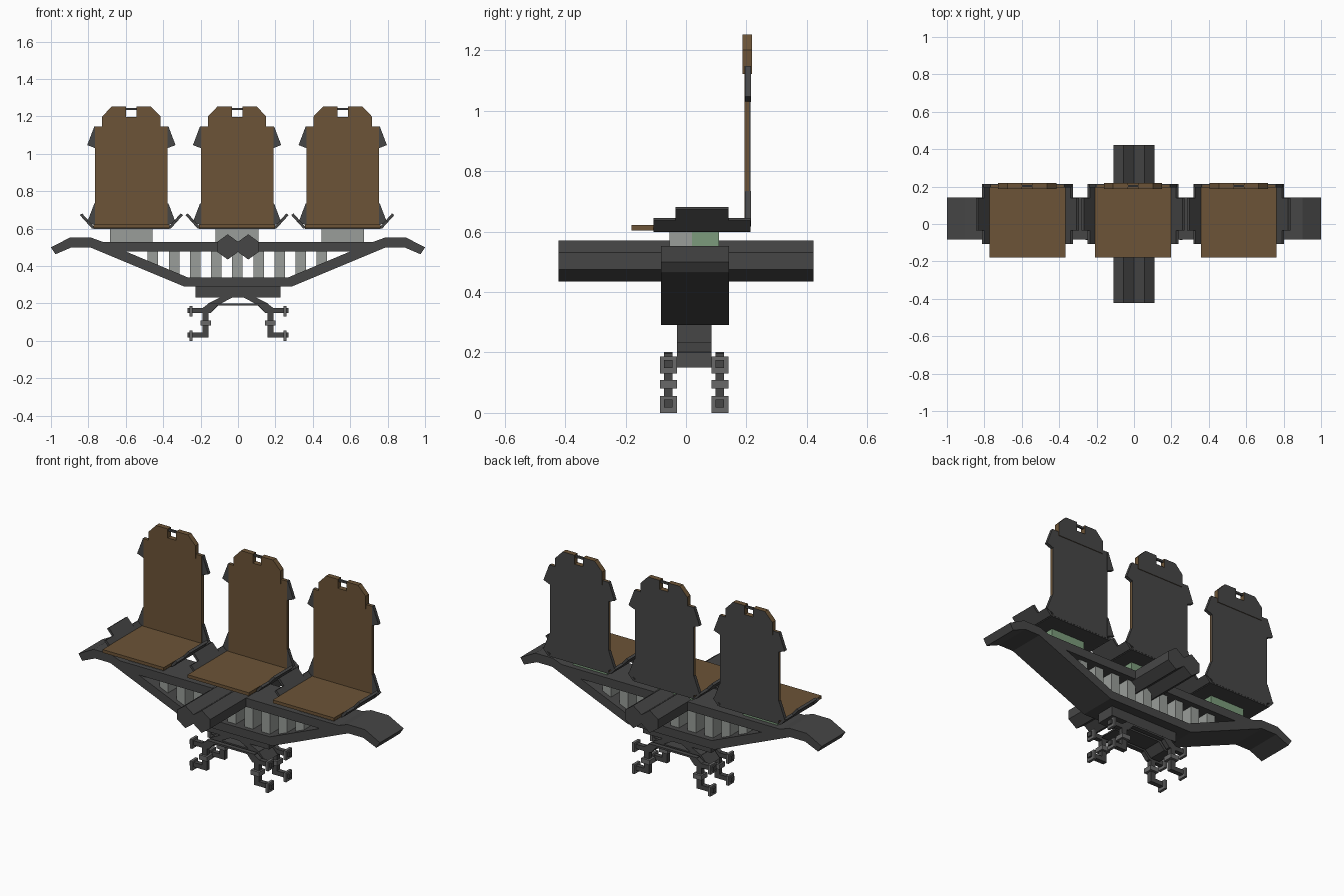
import bpy, bmesh

if "Cube" in bpy.data.objects:
    bpy.data.objects.remove(bpy.data.objects["Cube"])


def material(name, rgb):
    m = bpy.data.materials.new(name)
    m.diffuse_color = (*rgb, 1)
    m.use_nodes = True
    m.node_tree.nodes["Principled BSDF"].inputs["Base Color"].default_value = m.diffuse_color
    return m


DARK = material("dark metal", (0.062, 0.062, 0.062))
BROWN = material("brown leather", (0.15, 0.088, 0.038))
GREY = material("pale grey", (0.32, 0.34, 0.32))
GREEN = material("pale green", (0.2, 0.33, 0.2))
STEEL = material("clamp grey", (0.14, 0.14, 0.14))


def prism(name, pts, y0, y1, mat, mirror=False, at=(0, 0, 0), back=None):
    """Extrude an x-z outline from y0 to y1; mirrored halves stay open at x = 0."""
    bm = bmesh.new()
    a = [bm.verts.new((x, y0, z)) for x, z in pts]
    b = [bm.verts.new((x, y1, z)) for x, z in pts]
    bm.faces.new(a)
    rear = bm.faces.new(b[::-1])
    n = len(pts)
    for i in range(n):
        j = (i + 1) % n
        if mirror and pts[i][0] == 0 and pts[j][0] == 0:
            continue
        bm.faces.new((a[j], a[i], b[i], b[j]))
    if back:
        rear.material_index = 1
    bmesh.ops.recalc_face_normals(bm, faces=bm.faces[:])
    me = bpy.data.meshes.new(name)
    bm.to_mesh(me)
    bm.free()
    me.materials.append(mat)
    if back:
        me.materials.append(back)
    ob = bpy.data.objects.new(name, me)
    ob.location = at
    bpy.context.collection.objects.link(ob)
    if mirror:
        ob.modifiers.new("mirror", "MIRROR")
    return ob


def box(name, x0, x1, y0, y1, z0, z1, mat, mirror=False, at=(0, 0, 0)):
    return prism(name, [(x0, z0), (x1, z0), (x1, z1), (x0, z1)], y0, y1, mat, mirror, at)


# Main beam: winged truss with an open trapezoid in the middle
prism("truss_beam", [(0, .53), (.725, .53), (.785, .552), (.9, .552), (1, .5),
                     (.976, .463), (.89, .5), (.79, .5), (.286, .29), (0, .29),
                     (0, .34), (.27, .34), (.6, .478), (0, .478)],
      -.083, .142, DARK, True)

# Slats inside the truss opening
for i in range(-4, 5):
    x = i * .113 - .003
    low = .335 if abs(i) < 3 else .34 + (abs(x) - .3) * .418
    box("slat", x - .028, x + .028, -.055, .11, low, .485, GREY)

# Long double-ridged cross bar running front to back
prism("cross_bar", [(0, .53), (.055, .57), (.11, .53), (.11, .475), (.055, .435), (0, .475)],
      -.422, .422, DARK, True)

# Under-frame block with splayed bracket legs
box("under_block", -.227, .227, -.03, .085, .232, .295, DARK)
prism("bracket_leg", [(.025, .235), (.09, .235), (.16, .2), (.205, .15), (.145, .15), (.1, .195)],
      -.03, .085, DARK, True)
box("bracket_plate", -.16, .16, -.03, .085, .19, .201, DARK)

# Four C-shaped clamps with pads and nuts
for y in (-.058, .112):
    box("clamp_rail", -.16, .16, y - .014, y + .014, .19, .201, DARK)
    prism("clamp_arm", [(.1, .201), (.155, .201), (.19, .175), (.27, .175), (.27, .148),
                        (.19, .148), (.19, .045), (.27, .045), (.27, .018), (.157, .018),
                        (.157, .15), (.145, .15)], y - .014, y + .014, DARK, True)
    for z in (.159, .028):
        box("clamp_pad", .244, .26, y - .028, y + .028, z - .028, z + .028, STEEL, True)
    box("clamp_nut", .144, .2, y - .028, y + .028, .081, .109, STEEL, True)


def side_wing(at):
    """Stepped armrest plate, tilted outward beside the seat."""
    steps = [(-.108, .04, .5), (-.035, .14, 1), (.04, .213, .5)]
    for y0, y1, k in ((-.108, -.035, .5), (-.035, .14, 1), (.14, .213, .5)):
        prism("armrest_plate", [(.195, .605), (.21, .6), (.21 + .066 * k, .6 + .073 * k),
                                (.197 + .066 * k, .608 + .073 * k)], y0, y1, DARK, True, at)


# Three seats
for cx in (-.57, -.005, .56):
    at = (cx, 0, 0)
    # pedestal
    box("pedestal_front", -.114, .114, -.055, .02, .525, .603, GREY, at=at)
    box("pedestal_rear", -.114, .114, .02, .11, .525, .603, GREEN, at=at)
    # cushion on a dark pan
    box("seat_cushion", -.203, .203, -.18, .2, .603, .622, BROWN, at=at)
    box("seat_pan", -.203, .203, -.108, .213, .598, .606, DARK, at=at)
    side_wing(at)
    # backrest with dark rear skin
    box("backrest", -.194, .194, .193, .208, .605, 1.147, BROWN, at=at)
    box("backrest_shell", -.194, .194, .208, .214, .605, 1.147, DARK, at=at)
    for top in (1.147, .735):
        prism("back_flap", [(.19, top), (.198, top), (.236, top - .1), (.19, top - .118)],
              .195, .215, DARK, True, at)
    # notched headrest with a small bar
    prism("headrest", [(0, 1.122), (.156, 1.122), (.156, 1.2), (.106, 1.252),
                       (.028, 1.252), (.028, 1.198), (0, 1.198)],
          .187, .218, BROWN, True, at, back=DARK)
    box("headrest_bar", -.03, .03, .197, .209, 1.234, 1.246, DARK, at=at)
